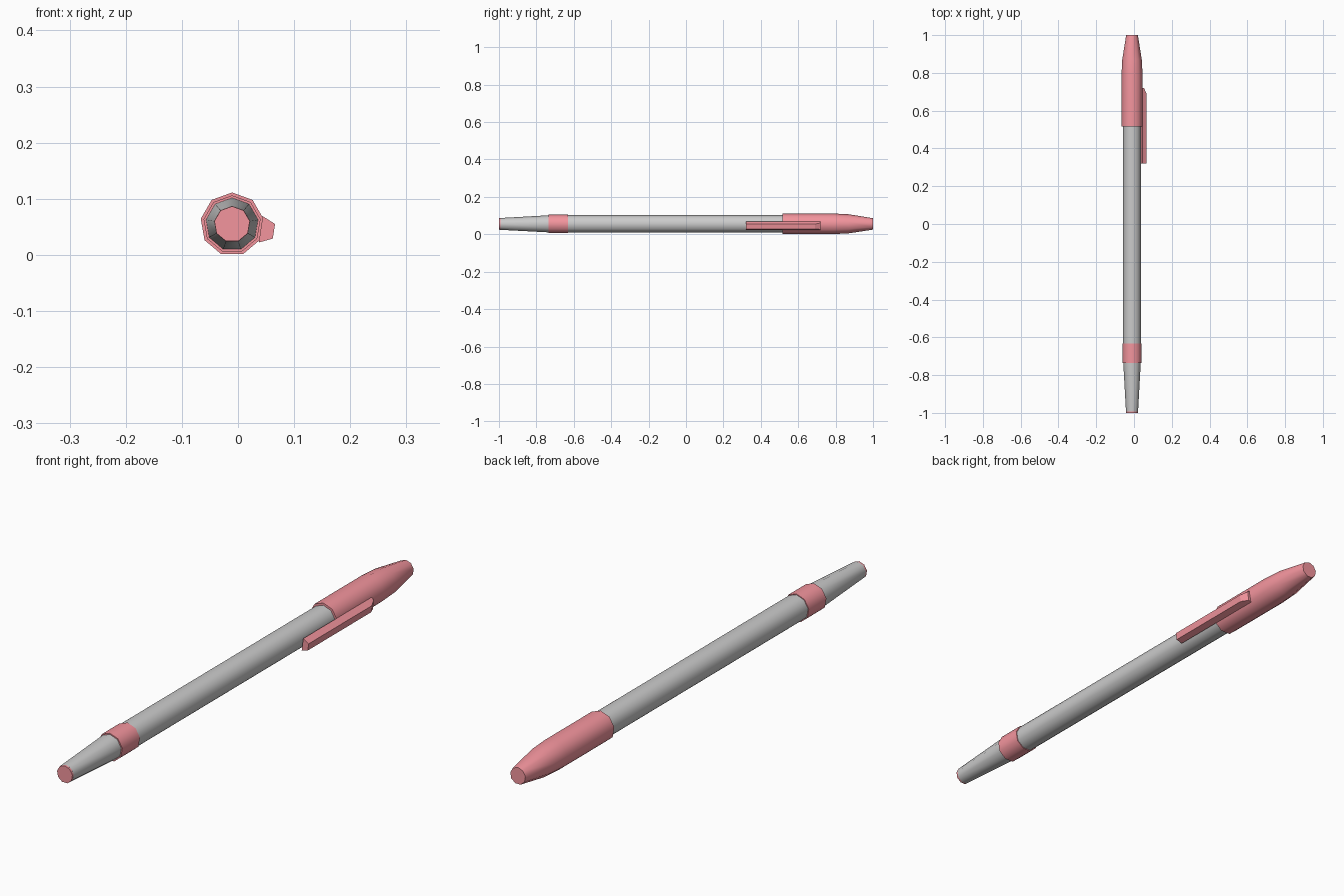
import bpy, bmesh, math

if "Cube" in bpy.data.objects:
    bpy.data.objects.remove(bpy.data.objects["Cube"])

CX, CZ, SIDES = -0.0105, 0.0545, 9

pink = bpy.data.materials.new("pink_plastic")
pink.diffuse_color = (0.9, 0.3, 0.34, 1)
pink.use_nodes = True
pink.node_tree.nodes["Principled BSDF"].inputs["Base Color"].default_value = pink.diffuse_color


def finish(name, bm, mat=None, angle=50):
    bmesh.ops.recalc_face_normals(bm, faces=bm.faces)
    me = bpy.data.meshes.new(name)
    bm.to_mesh(me)
    bm.free()
    ob = bpy.data.objects.new(name, me)
    bpy.context.collection.objects.link(ob)
    if mat:
        me.materials.append(mat)
    bpy.context.view_layer.objects.active = ob
    ob.select_set(True)
    bpy.ops.object.shade_smooth_by_angle(angle=math.radians(angle))
    ob.select_set(False)
    return ob


def loft(rings):
    """Skin a list of closed rings and cap both ends."""
    bm = bmesh.new()
    loops = [[bm.verts.new(p) for p in ring] for ring in rings]
    n = len(loops[0])
    for a, b in zip(loops, loops[1:]):
        for i in range(n):
            j = (i + 1) % n
            bm.faces.new((a[i], a[j], b[j], b[i]))
    bm.faces.new(loops[0])
    bm.faces.new(loops[-1])
    return bm


def turned(name, profile, mat=None):
    """Nine-sided turned part along y from (y, radius) pairs."""
    steps = [2 * math.pi * i / SIDES for i in range(SIDES)]
    return finish(name, loft([[(CX + r * math.sin(t), y, CZ + r * math.cos(t))
                               for t in steps] for y, r in profile]), mat)


# Grey barrel with tapered writing end
turned("barrel", [(-0.993, 0.0325), (-0.735, 0.047), (-0.632, 0.0485), (0.56, 0.0485)])

# Pink plug in the tip, grip band and cap
turned("tip_plug", [(-1.0, 0.032), (-0.99, 0.0325)], pink)
turned("grip_band", [(-0.735, 0.0515), (-0.632, 0.0515)], pink)
turned("cap", [(0.515, 0.0567), (0.79, 0.0567), (0.87, 0.0525), (1.0, 0.0315)], pink)

# Clip: bevelled bar along the side of the cap, sloping in at its back end
inner = [(0.044, 0.069), (0.037, 0.022)]
outer = [(0.062, 0.029), (0.066, 0.055)]
section = inner + outer
back = inner + [(0.049, 0.026), (0.053, 0.061)]
finish("clip", loft([[(x, 0.32, z) for x, z in section],
                     [(x, 0.69, z) for x, z in section],
                     [(x, 0.72, z) for x, z in back]]), pink, 20)
